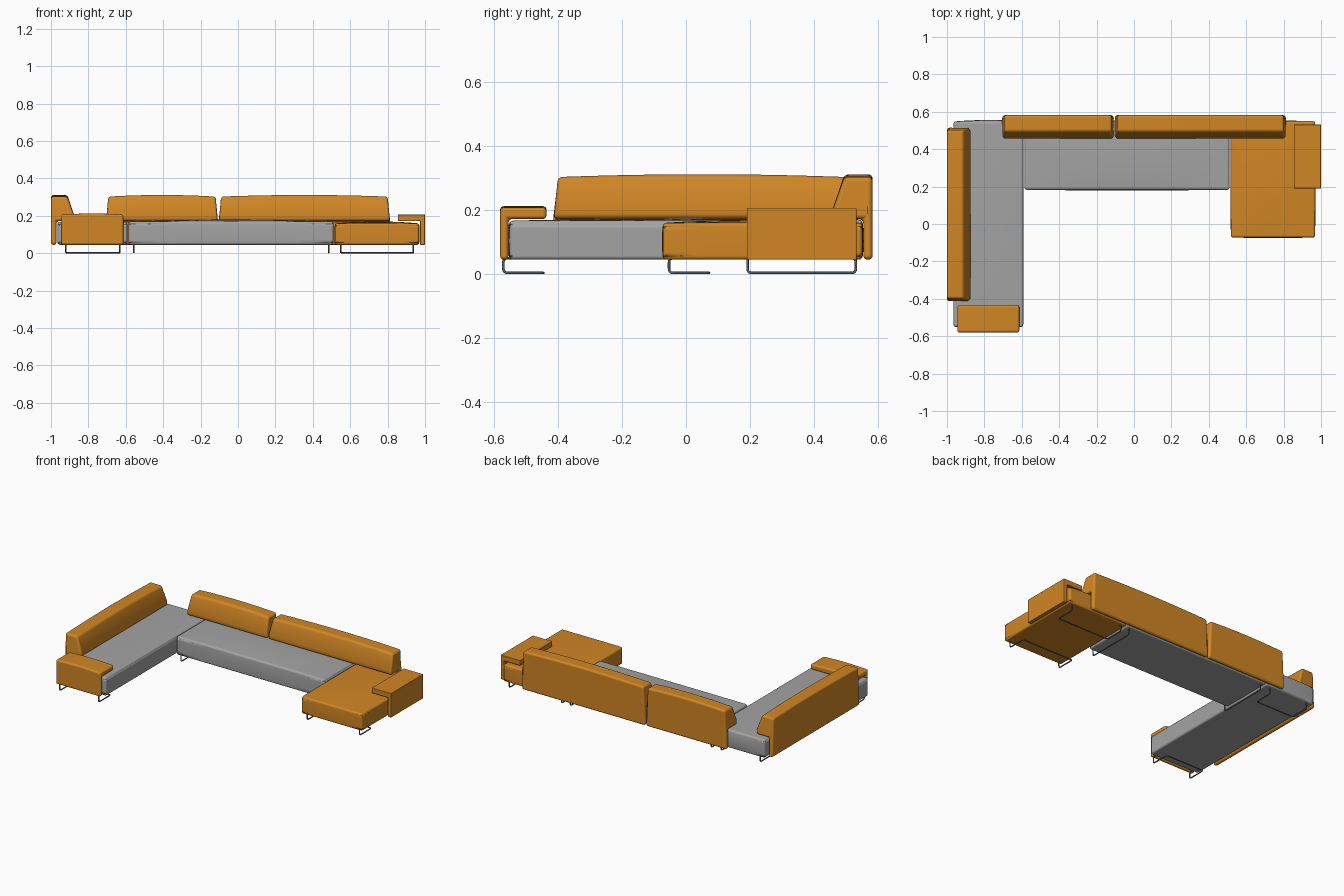
import bpy, bmesh
from mathutils import Vector

cube = bpy.data.objects.get("Cube")
if cube:
    bpy.data.objects.remove(cube)


def material(name, rgb):
    m = bpy.data.materials.new(name)
    m.use_nodes = True
    m.diffuse_color = (*rgb, 1)
    m.node_tree.nodes["Principled BSDF"].inputs["Base Color"].default_value = (*rgb, 1)
    return m


ORANGE = material("orange fabric", (0.64, 0.24, 0.018))
GREY = material("grey fabric", (0.37, 0.37, 0.37))
STEEL = material("steel wire", (0.12, 0.13, 0.14))


def finish(bm, name, mat, bevel):
    bmesh.ops.recalc_face_normals(bm, faces=bm.faces)
    me = bpy.data.meshes.new(name)
    bm.to_mesh(me)
    bm.free()
    me.shade_smooth()
    me.materials.append(mat)
    ob = bpy.data.objects.new(name, me)
    bpy.context.collection.objects.link(ob)
    mod = ob.modifiers.new("rounded edges", "BEVEL")
    mod.width = bevel
    mod.segments = 4
    mod.limit_method = "ANGLE"
    mod.angle_limit = 0.6
    mod.harden_normals = True
    return ob


def cushion(name, lo, hi, mat, bulge):
    """Rounded box whose sides swell outward by the bulge on each axis."""
    lo, hi = Vector(lo), Vector(hi)
    mid, half = (lo + hi) / 2, (hi - lo) / 2
    bm = bmesh.new()
    bmesh.ops.create_cube(bm, size=2)
    bmesh.ops.subdivide_edges(bm, edges=bm.edges[:], cuts=9, use_grid_fill=True)
    for v in bm.verts:
        u = v.co.copy()
        for a in range(3):
            b, c = (a + 1) % 3, (a + 2) % 3
            swell = bulge[a] * (1 - u[b] ** 2) * (1 - u[c] ** 2)
            if a == 2 and u.z < 0:
                swell = 0
            v.co[a] = mid[a] + u[a] * (half[a] + swell)
    return finish(bm, name, mat, 0.02)


def hung_panel(name, profile, start, end, place, bevel, dome=0.0, taper=0.0, steps=10):
    """Sweep a (depth, height) profile; place() turns length, depth, height into a point."""
    bm = bmesh.new()
    rings = []
    for i in range(steps + 1):
        t = 2 * i / steps - 1
        ring = []
        for d, z in profile:
            high = max(0, (z - 0.17) / 0.14)
            length = (start + end) / 2 + t * ((end - start) / 2 - taper * high)
            ring.append(bm.verts.new(place(length, d, z + dome * high * (1 - t * t))))
        rings.append(ring)
    n = len(profile)
    for r, s in zip(rings, rings[1:]):
        for k in range(n):
            bm.faces.new((r[k], r[(k + 1) % n], s[(k + 1) % n], s[k]))
    bm.faces.new(rings[0])
    bm.faces.new(rings[-1])
    return finish(bm, name, ORANGE, bevel)


def wire(name, points, radius=0.004, bend=0.014):
    """Steel rod through the points, with rounded bends."""
    pts = [Vector(p) for p in points]
    path = [pts[0]]
    for a, b, c in zip(pts, pts[1:], pts[2:]):
        p, q = b + (a - b).normalized() * bend, b + (c - b).normalized() * bend
        for i in range(5):
            t = i / 4
            path.append(p * (1 - t) ** 2 + b * 2 * t * (1 - t) + q * t * t)
    path.append(pts[-1])
    cu = bpy.data.curves.new(name, "CURVE")
    cu.dimensions = "3D"
    cu.bevel_depth = radius
    cu.bevel_resolution = 2
    cu.use_fill_caps = True
    sp = cu.splines.new("POLY")
    sp.points.add(len(path) - 1)
    for pt, co in zip(sp.points, path):
        pt.co = (*co, 1)
    cu.materials.append(STEEL)
    bpy.context.collection.objects.link(bpy.data.objects.new(name, cu))


# Seats
BASE = 0.045
cushion("chaise_seat", (-0.965, -0.55, BASE), (-0.592, 0.548, 0.167), GREY, (0, 0.008, 0.006))
cushion("middle_seat", (-0.585, 0.183, BASE), (0.51, 0.55, 0.17), GREY, (0, 0.004, 0.01))
cushion("corner_seat", (0.518, -0.072, BASE), (0.968, 0.55, 0.16), ORANGE, (0.003, 0.003, 0.01))

# Backrests: a thin rear panel with a thick leaning pad on top
BACK = [(0, BASE), (0, 0.303), (0.088, 0.303), (0.125, 0.2), (0.12, 0.172),
        (0.029, 0.172), (0.029, BASE)]
for name, a, b in (("back_right", -0.705, -0.108), ("back_left", -0.102, 0.812)):
    hung_panel(name, BACK, a, b, lambda l, d, z: (l, 0.582 - d, z), 0.014, 0.009, 0.012)
hung_panel("chaise_back", BACK, -0.413, 0.515, lambda l, d, z: (d - 1, l, z), 0.014, 0.009, 0.014)

# Armrests: a thin outer panel with a flat top
ARM = [(0, BASE), (0, 0.207), (0.145, 0.207), (0.145, 0.172), (0.026, 0.172), (0.026, BASE)]
hung_panel("chaise_arm", ARM, -0.945, -0.613, lambda l, d, z: (l, d - 0.58, z), 0.012, 0.02)
hung_panel("corner_arm", ARM, 0.19, 0.532, lambda l, d, z: (1 - d, l, z), 0.004)

# Wire legs: hooked loops under the end seats, runners under the middle seat
FLOOR, TOP = 0.004, 0.05
for seat, x0, x1, front, back in (("chaise", -0.92, -0.632, -0.57, 0.53),
                                  ("corner", 0.55, 0.937, -0.053, 0.53)):
    for end, y, inward in (("front", front, 0.125), ("back", back, -0.125)):
        # the uprights reach back under the seat
        tuck = y + inward * 0.3
        wire(f"{seat}_{end}_leg", [(x0, tuck, TOP), (x0, y, TOP), (x0, y, FLOOR),
                                   (x0, y + inward, FLOOR), (x1, y + inward, FLOOR),
                                   (x1, y, FLOOR), (x1, y, TOP), (x1, tuck, TOP)])
for name, x in (("middle_right_leg", -0.557), ("middle_left_leg", 0.485)):
    wire(name, [(x, 0.192, TOP), (x, 0.192, FLOOR), (x, 0.53, FLOOR), (x, 0.53, TOP)])
